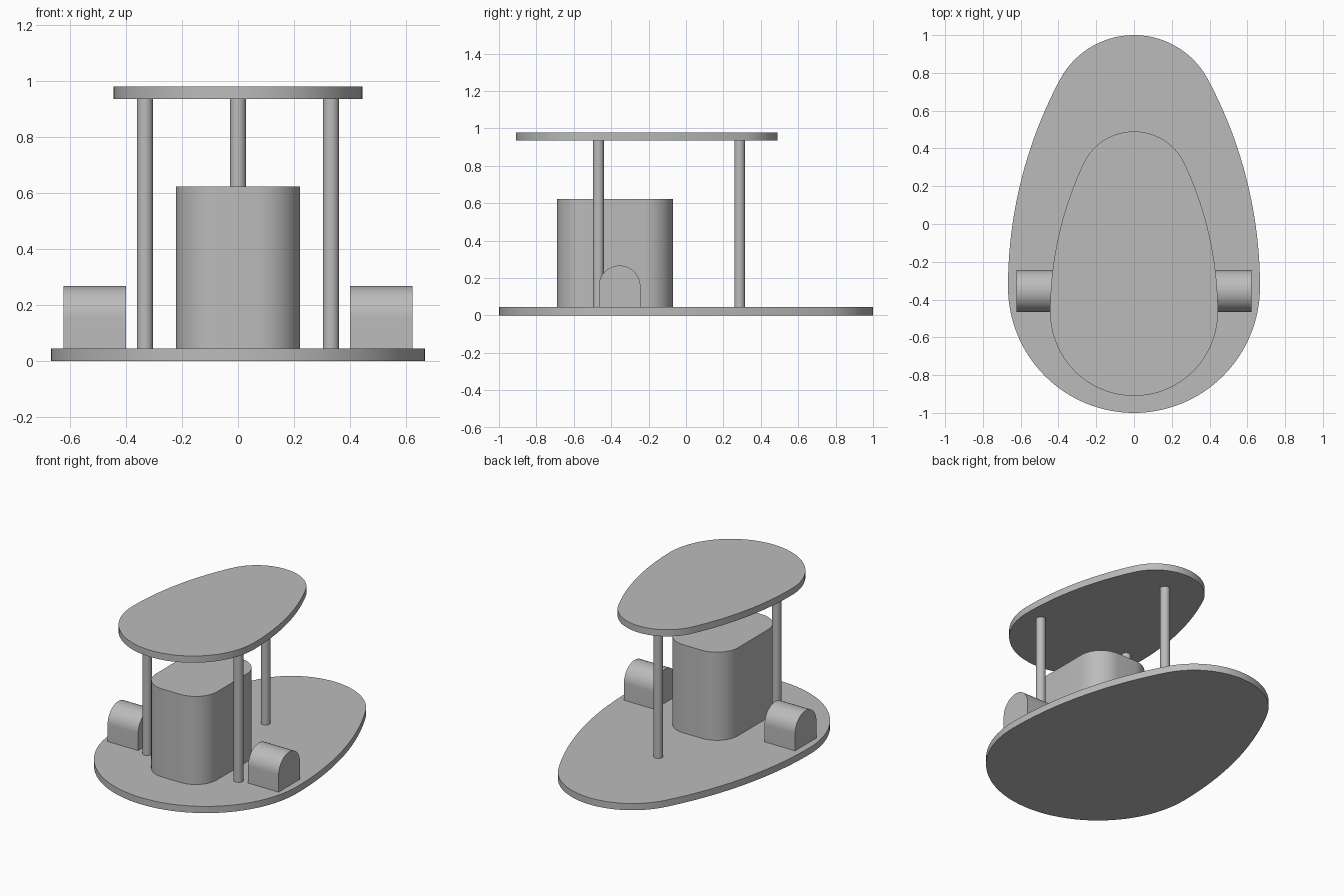
import bpy
import bmesh
from math import pi, sin, cos, atan2, hypot, radians

cube = bpy.data.objects.get("Cube")
if cube:
    bpy.data.objects.remove(cube, do_unlink=True)

# One grey material for the whole model
GREY = 0.5
grey = bpy.data.materials.new("plain grey")
grey.use_nodes = True
grey.diffuse_color = (GREY, GREY, GREY, 1)
grey.node_tree.nodes["Principled BSDF"].inputs["Base Color"].default_value = (GREY, GREY, GREY, 1)


def arc(cx, cy, r, start, end, steps):
    """Points along a circular arc."""
    angles = [start + (end - start) * i / steps for i in range(steps + 1)]
    return [(cx + r * cos(a), cy + r * sin(a)) for a in angles]


def egg(front, back, half_width, tip_radius):
    """Egg outline of four tangent arcs: wide front, two flanks, small back tip."""
    wide_y, tip_y = front + half_width, back - tip_radius
    rise = tip_y - wide_y
    flank = (half_width**2 + rise**2 - tip_radius**2) / (2 * (half_width - tip_radius))
    offset = flank - half_width
    a = atan2(rise, offset)
    return (arc(0, wide_y, half_width, -pi, 0, 64)
            + arc(-offset, wide_y, flank, 0, a, 32)[1:]
            + arc(0, tip_y, tip_radius, a, pi - a, 48)[1:]
            + arc(offset, wide_y, flank, pi - a, pi, 32)[1:-1])


def rounded_rectangle(cx, cy, hx, hy, r):
    points = []
    for i, (sx, sy) in enumerate([(1, 1), (-1, 1), (-1, -1), (1, -1)]):
        points += arc(cx + sx * (hx - r), cy + sy * (hy - r), r, i * pi / 2, (i + 1) * pi / 2, 16)
    return points


def extrude(name, outline, place, depth):
    """Closed prism: place maps outline points to 3D, depth is the extrusion vector."""
    bm = bmesh.new()
    face = bm.faces.new([bm.verts.new(place(u, v)) for u, v in outline])
    top = bmesh.ops.extrude_face_region(bm, geom=[face])
    verts = [g for g in top["geom"] if isinstance(g, bmesh.types.BMVert)]
    bmesh.ops.translate(bm, verts=verts, vec=depth)
    bmesh.ops.recalc_face_normals(bm, faces=bm.faces)
    mesh = bpy.data.meshes.new(name)
    bm.to_mesh(mesh)
    bm.free()
    mesh.materials.append(grey)
    obj = bpy.data.objects.new(name, mesh)
    bpy.context.collection.objects.link(obj)
    bpy.ops.object.select_all(action="DESELECT")
    obj.select_set(True)
    bpy.context.view_layer.objects.active = obj
    bpy.ops.object.shade_smooth_by_angle(angle=radians(30))
    return obj


def upright(name, outline, bottom, top):
    return extrude(name, outline, lambda x, y: (x, y, bottom), (0, 0, top - bottom))


PLATE = 0.044
ROOF = 0.935

# Egg-shaped base and roof plates
upright("base_plate", egg(-1, 1, 0.667, 0.444), 0, PLATE)
upright("roof_plate", egg(-0.91, 0.49, 0.444, 0.296), ROOF, ROOF + PLATE)

# Central rounded block
upright("central_block", rounded_rectangle(0, -0.38, 0.222, 0.31, 0.155), PLATE, 0.623)

# Three round posts carrying the roof
for name, x, y in [("left_post", 0.332, -0.468), ("right_post", -0.332, -0.468), ("back_post", 0, 0.287)]:
    upright(name, arc(x, y, 0.029, 0, 2 * pi, 32)[:-1], PLATE, ROOF)

# Arched side blocks
R = 0.111
CY = -0.355
arch = [(CY - R, PLATE), (CY + R, PLATE)] + arc(CY, 0.267 - R, R, 0, pi, 32)
for name, side in [("left_side_block", 1), ("right_side_block", -1)]:
    extrude(name, arch, lambda y, z: (side * 0.4, y, z), (side * 0.222, 0, 0))
